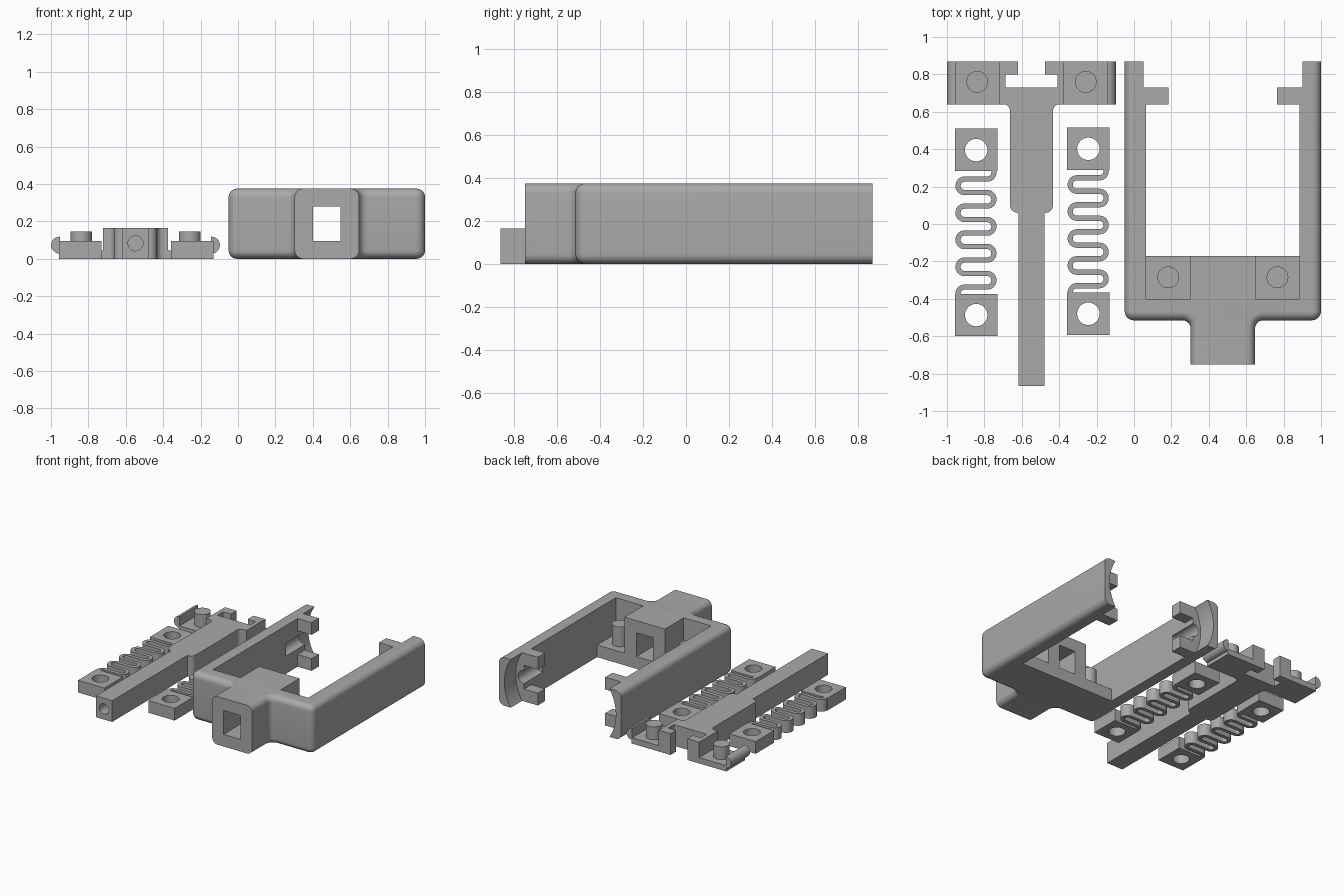
import bpy, bmesh, math
from mathutils import Matrix

if "Cube" in bpy.data.objects:
    bpy.data.objects.remove(bpy.data.objects["Cube"])

grey = bpy.data.materials.new("plain grey")
grey.diffuse_color = (0.40, 0.40, 0.40, 1)
grey.use_nodes = True
grey.node_tree.nodes["Principled BSDF"].inputs["Base Color"].default_value = grey.diffuse_color


def finish(name, bm):
    bmesh.ops.recalc_face_normals(bm, faces=bm.faces)
    me = bpy.data.meshes.new(name)
    bm.to_mesh(me)
    bm.free()
    me.materials.append(grey)
    ob = bpy.data.objects.new(name, me)
    bpy.context.collection.objects.link(ob)
    return ob


def box(name, x0, x1, y0, y1, z0, z1):
    bm = bmesh.new()
    bmesh.ops.create_cube(bm, size=1)
    for v in bm.verts:
        v.co = ((x0 + x1) / 2 + v.co.x * (x1 - x0),
                (y0 + y1) / 2 + v.co.y * (y1 - y0),
                (z0 + z1) / 2 + v.co.z * (z1 - z0))
    return finish(name, bm)


def cyl(name, c, r, h, axis="Z", n=40):
    """Cylinder centred on c."""
    bm = bmesh.new()
    m = Matrix.Translation(c)
    if axis == "Y":
        m = m @ Matrix.Rotation(math.pi / 2, 4, "X")
    bmesh.ops.create_cone(bm, cap_ends=True, segments=n, radius1=r, radius2=r, depth=h, matrix=m)
    return finish(name, bm)


def prism(name, pts, z0, z1):
    bm = bmesh.new()
    f = bm.faces.new([bm.verts.new((x, y, z0)) for x, y in pts])
    new = bmesh.ops.extrude_face_region(bm, geom=[f])["geom"]
    bmesh.ops.translate(bm, vec=(0, 0, z1 - z0),
                        verts=[g for g in new if isinstance(g, bmesh.types.BMVert)])
    return finish(name, bm)


def arc(cx, cy, r, a0, a1, n=8):
    return [(cx + r * math.cos(math.radians(a0 + (a1 - a0) * i / n)),
             cy + r * math.sin(math.radians(a0 + (a1 - a0) * i / n))) for i in range(n + 1)]


def combine(ob, other, op="DIFFERENCE"):
    mod = ob.modifiers.new("bool", "BOOLEAN")
    mod.operation, mod.object, mod.solver = op, other, "EXACT"
    bpy.context.view_layer.objects.active = ob
    bpy.ops.object.modifier_apply(modifier=mod.name)
    bpy.data.objects.remove(other)


# Housing: T-shaped shell lofted in layers so its top and bottom rims are rounded
CX, H, R, RC = 0.475, 0.375, 0.05, 0.045


def housing_layer(d):
    half = [(0.525 - d, 0.87)]
    half += arc(0.525 - R, -0.515 + R, R - d, 0, -90)
    half += arc(0.172 + RC, -0.515 - RC, RC + d, 90, 180)
    half += [(0.172 - d, -0.75)]
    return [(CX + x, y) for x, y in half] + [(CX - x, y) for x, y in reversed(half)]


bm = bmesh.new()
rim = 0.045
steps = [math.radians(90 * i / 8) for i in range(9)]
levels = [(rim * (1 - math.sin(a)), rim * (1 - math.cos(a))) for a in steps]
levels += [(d, H - z) for d, z in reversed(levels)]
rings = [[bm.verts.new((x, y, z)) for x, y in housing_layer(d)] for d, z in levels]
for a, b in zip(rings, rings[1:]):
    for i in range(len(a)):
        j = (i + 1) % len(a)
        bm.faces.new((a[i], a[j], b[j], b[i]))
bm.faces.new(rings[0])
bm.faces.new(rings[-1])
housing = finish("housing", bm)

combine(housing, box("cut_bay", 0.065, 0.885, -0.17, 1, -1, 1))
combine(housing, box("cut_shaft_hole", 0.402, 0.547, -1, 0.2, 0.095, 0.28))
sag = 0.055
big = ((H / 2) ** 2 + sag ** 2) / (2 * sag)
for s in (-1, 1):
    # spring pocket, rail groove and hollowed wall end on each side
    a, b = sorted((CX + s * 0.41, CX + s * 0.174))
    combine(housing, box("cut_pocket", a, b, -0.40, 0, 0.095, 1))
    combine(housing, cyl("cut_groove", (CX + s * 0.41, 0.75, H / 2), 0.05, 0.5, "Y"))
    cx = CX + s * (0.425 + sag - big)
    combine(housing, cyl("cut_end", (cx, 0.88, H / 2), big, 0.30, "Y", 128))

# Housing details: spring posts and paired stops
for s, side in ((-1, "left"), (1, "right")):
    cyl(f"housing_post_{side}", (CX + s * 0.292, -0.285, 0.17), 0.058, 0.16)
    a, b = sorted((CX + s * 0.42, CX + s * 0.29))
    box(f"lower_stop_{side}", a, b, 0.64, 0.73, 0, 0.095)
    box(f"upper_stop_{side}", a, b, 0.64, 0.73, 0.28, H)

# Slider: stepped bar with a T-slot at the back
SX, SH = -0.548, 0.165
half = [(0.072, 0.87), (0.072, 0.80), (0.14, 0.80), (0.14, 0.73)]
right = [(0.07, -0.865), (0.07, 0.06)]
right += arc(0.115 - 0.04, 0.06 + 0.04, 0.04, -90, 0)
right += arc(0.115 + 0.035, 0.64 - 0.035, 0.035, 180, 90)
right += [(0.174, 0.64), (0.174, 0.87)] + half
outline = [(SX + x, y) for x, y in right] + [(SX - x, y) for x, y in reversed(right)]
slider = prism("slider_bar", outline, 0, SH)
combine(slider, cyl("cut_bore", (SX, -0.865, SH / 2), 0.04, 0.6, "Y"))

# Slider wings, each with a post and a half-round rail
for s, side in ((-1, "left"), (1, "right")):
    a, b = sorted((SX + s * 0.17, SX + s * 0.408))
    box(f"slider_wing_{side}", a, b, 0.64, 0.87, 0, 0.045)
    cyl(f"slider_post_{side}", (SX + s * 0.29, 0.76, 0.09), 0.058, 0.11)
    rail = cyl(f"slider_rail_{side}", (SX + s * 0.406, 0.755, 0.073), 0.045, 0.23, "Y")
    a, b = sorted((SX + s * 0.2, SX + s * 0.404))
    combine(rail, box("cut_rail", a, b, 0, 1, -1, 1))


# Springs: flat meander between two drilled end blocks
def spring(side, dx, dy):
    rows, y0, pitch, w = 9, 0.24, 0.0721, 0.014
    r, xl, xr = pitch / 2, -0.905, -0.785
    path = [(xr + r, 0.30)] + arc(xr, y0 + r, r, 0, -90)
    for k in range(rows):
        y = y0 - k * pitch - r
        if k == rows - 1:
            path += arc(xl, y, r, 90, 180) + [(xl - r, -0.385)]
        elif k % 2 == 0:
            path += arc(xl, y, r, 90, 270, 14)
        else:
            path += arc(xr, y, r, 90, -90, 14)
    lhs, rhs = [], []
    for i, (x, y) in enumerate(path):
        p, q = path[max(i - 1, 0)], path[min(i + 1, len(path) - 1)]
        tx, ty = q[0] - p[0], q[1] - p[1]
        n = math.hypot(tx, ty)
        lhs.append((x - ty / n * w + dx, y + tx / n * w + dy))
        rhs.append((x + ty / n * w + dx, y - tx / n * w + dy))
    prism(f"spring_coil_{side}", lhs + rhs[::-1], 0, 0.095)
    for end, ya, yb, yc in (("back", 0.283, 0.51, 0.395), ("front", -0.60, -0.373, -0.487)):
        block = box(f"spring_{end}_block_{side}", -0.957 + dx, -0.73 + dx, ya + dy, yb + dy, 0, 0.095)
        combine(block, cyl("cut_eye", (-0.844 + dx, yc + dy, 0.05), 0.06, 0.3))


spring("left", 0, 0)
spring("right", 0.60, 0.007)

# Smooth rounded faces, keep edges sharp
for ob in bpy.context.scene.objects:
    ob.select_set(True)
    bpy.context.view_layer.objects.active = ob
bpy.ops.object.shade_smooth_by_angle(angle=math.radians(30))
